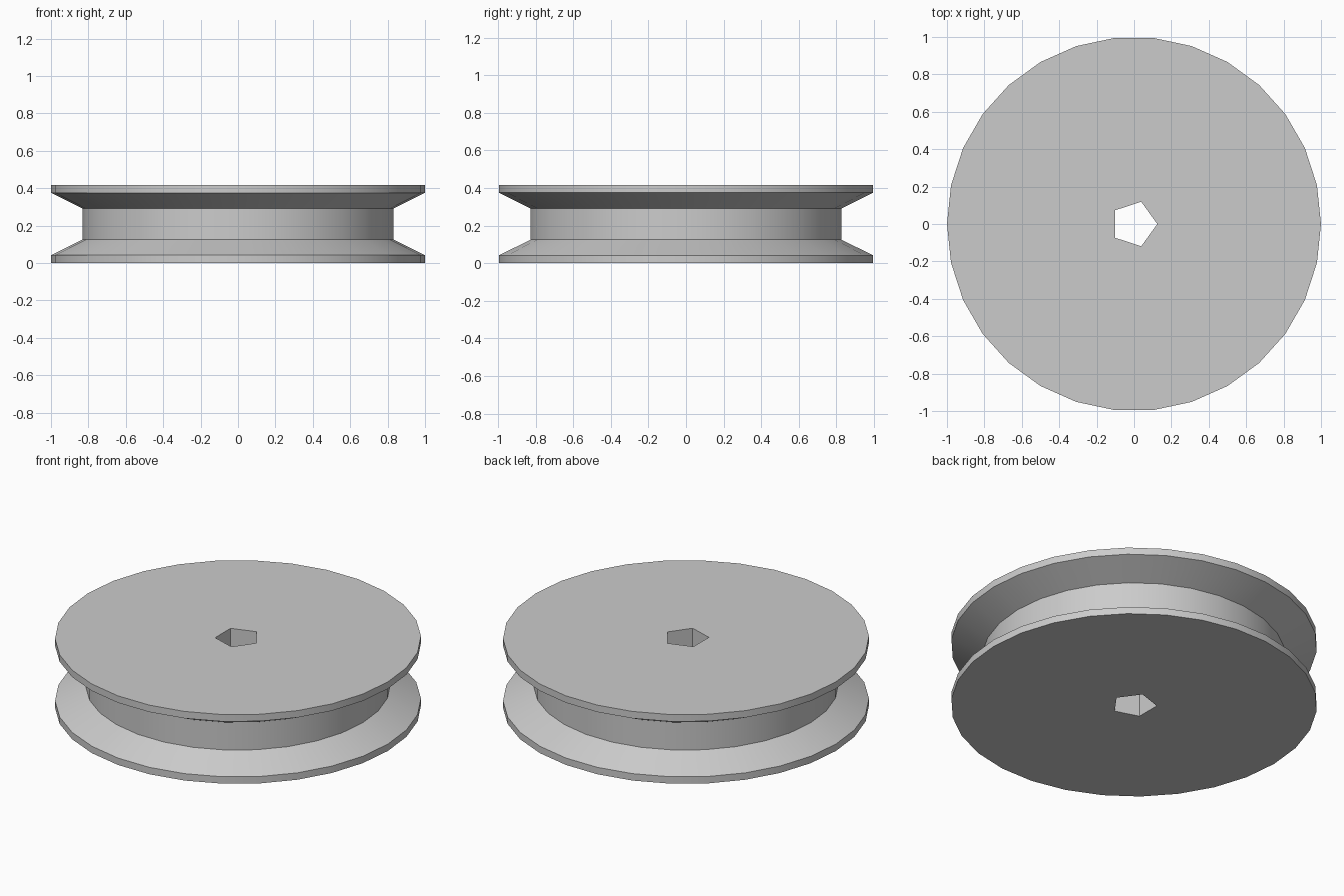
import bpy, bmesh, math

cube = bpy.data.objects.get("Cube")
if cube:
    bpy.data.objects.remove(cube, do_unlink=True)

# Plain grey material
grey = bpy.data.materials.new("plain grey")
grey.use_nodes = True
colour = (0.6, 0.6, 0.6, 1)
grey.diffuse_color = colour
grey.node_tree.nodes["Principled BSDF"].inputs["Base Color"].default_value = colour

RIM_SIDES, BORE_SIDES = 30, 5
HEIGHT = 5 / 12
bm = bmesh.new()


def ring(radius, z, sides):
    """Closed loop of vertices around the z axis."""
    angles = [math.tau * i / sides for i in range(sides)]
    return [bm.verts.new((radius * math.cos(a), radius * math.sin(a), z)) for a in angles]


def wall(rings):
    """Quads joining each ring to the next."""
    for low, high in zip(rings, rings[1:]):
        n = len(low)
        for i in range(n):
            j = (i + 1) % n
            bm.faces.new((low[i], low[j], high[j], high[i]))


def loop_edges(loop):
    return [bm.edges.get((v, loop[i - 1])) for i, v in enumerate(loop)]


# Outer grooved profile, symmetric about mid height: (radius, z)
half = [(1, 0), (1, HEIGHT * 0.1), (0.832, HEIGHT * 0.3)]
profile = half + [(r, HEIGHT - z) for r, z in reversed(half)]
outer = [ring(r, z, RIM_SIDES) for r, z in profile]
wall(outer)

# Five-sided bore through the middle
bore = [ring(0.125, z, BORE_SIDES) for z in (0, HEIGHT)]
wall(bore)

# Flat faces between rim and bore
for rim, hole in ((outer[0], bore[0]), (outer[-1], bore[-1])):
    bmesh.ops.triangle_fill(bm, use_beauty=True, edges=loop_edges(rim) + loop_edges(hole))
bmesh.ops.recalc_face_normals(bm, faces=bm.faces)

mesh = bpy.data.meshes.new("pulley_wheel")
bm.to_mesh(mesh)
bm.free()
mesh.materials.append(grey)
wheel = bpy.data.objects.new("pulley_wheel", mesh)
bpy.context.collection.objects.link(wheel)

# Smooth round walls, crisp rim and bore edges
bpy.ops.object.select_all(action="DESELECT")
wheel.select_set(True)
bpy.context.view_layer.objects.active = wheel
bpy.ops.object.shade_smooth_by_angle(angle=math.radians(25))
